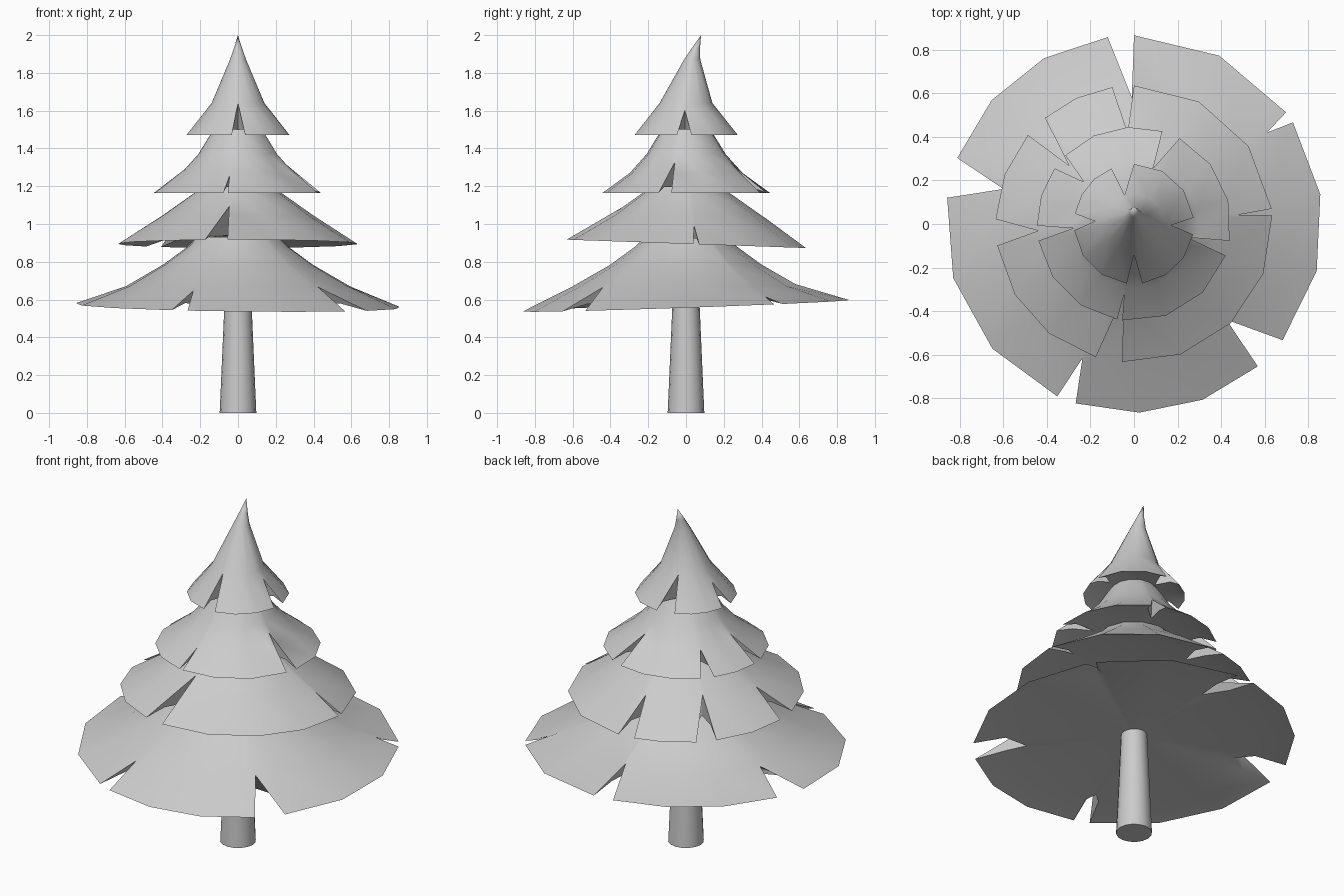
import bpy, bmesh
from math import sin, cos, radians, ceil

if "Cube" in bpy.data.objects:
    bpy.data.objects.remove(bpy.data.objects["Cube"])


def height(profile, r):
    """Height of the bough slope at radius r."""
    for (r0, z0), (r1, z1) in zip(profile, profile[1:]):
        if r <= r1:
            return z0 + (z1 - z0) * max(0, r - r0) / (r1 - r0)
    return profile[-1][1]


def shade(obj, angle):
    bpy.ops.object.select_all(action='DESELECT')
    obj.select_set(True)
    bpy.context.view_layer.objects.active = obj
    bpy.ops.object.shade_smooth_by_angle(angle=radians(angle))


def lean(x, y, z):
    """Bends the tree tip backwards."""
    return (x, y + 0.08 * max(0, (z - 1.64) / 0.36) ** 2, z)


def tier(name, profile, notches, tilt=(0, 0), step=28):
    """Skirt of boughs; notches are (start, end, apex angle, apex radius)."""
    rim_r, rim_z = profile[-1]
    columns = []
    for i, (start, end, apex, apex_r) in enumerate(notches):
        columns.append((apex, apex_r))
        following = notches[(i + 1) % len(notches)][0]
        span = (following - end) % 360
        n = ceil(span / step)
        columns += [(end + span * k / n, None) for k in range(n + 1)]

    bm = bmesh.new()
    grid = []
    for angle, apex_r in columns:
        c, s = cos(radians(angle)), sin(radians(angle))
        limit = apex_r or rim_r
        points = []
        for r, z in profile:
            rr = min(r, limit)
            points.append([rr * c, rr * s, height(profile, rr)])
        drop = tilt[0] * rim_r * c + tilt[1] * rim_r * s
        if not apex_r:
            points[-1][2] += drop
        # underside lip
        inner = min(rim_r * 0.8, limit * 0.95)
        points.append([inner * c, inner * s, rim_z + 0.03 + drop * 0.7])
        grid.append([bm.verts.new(lean(*p)) for p in points])
    centre = bm.verts.new((0, 0, rim_z + 0.04))
    for a, b in zip(grid, grid[1:] + grid[:1]):
        for k in range(len(a) - 1):
            bm.faces.new((a[k], a[k + 1], b[k + 1], b[k]))
        bm.faces.new((a[-1], centre, b[-1]))
    bmesh.ops.remove_doubles(bm, verts=bm.verts, dist=0.0015)
    bmesh.ops.recalc_face_normals(bm, faces=bm.faces)
    mesh = bpy.data.meshes.new(name)
    bm.to_mesh(mesh)
    bm.free()
    obj = bpy.data.objects.new(name, mesh)
    bpy.context.collection.objects.link(obj)
    shade(obj, 40)


# Trunk
bpy.ops.mesh.primitive_cone_add(vertices=16, radius1=0.097, radius2=0.07,
                                depth=0.62, location=(0, 0, 0.31))
trunk = bpy.context.object
trunk.name = "trunk"
shade(trunk, 40)

# Bough tiers, bottom to top
tier("bottom_boughs",
     [(0.22, 0.93), (0.27, 0.88), (0.4, 0.785), (0.6, 0.67), (0.865, 0.567)],
     [(32.6, 36.3, 34.5, 0.74), (90, 98, 91, 0.58), (159.5, 172, 165, 0.62),
      (246, 252, 249, 0.66), (311, 322, 314, 0.61)], tilt=(-0.012, 0.035))
tier("lower_middle_boughs",
     [(0.19, 1.21), (0.23, 1.165), (0.4, 1.045), (0.635, 0.895)],
     [(3.6, 6.3, 5, 0.48), (90, 99, 94, 0.42), (130, 140, 138, 0.40),
      (178, 189, 184, 0.44), (254, 265, 262, 0.33)], tilt=(0, -0.035))
tier("upper_middle_boughs",
     [(0.12, 1.51), (0.155, 1.46), (0.21, 1.37), (0.3, 1.27), (0.445, 1.165)],
     [(62, 73, 71, 0.27), (135, 145, 140, 0.30), (181, 190, 184, 0.28),
      (260, 263, 262, 0.32), (341, 350, 346, 0.25)])
tier("top_boughs",
     [(0.0005, 2.0), (0.022, 1.93), (0.043, 1.87), (0.14, 1.64), (0.275, 1.47)],
     [(90, 112, 108, 0.14), (170, 186, 176, 0.18), (263, 278, 270, 0.14),
      (350, 366, 358, 0.17)])
